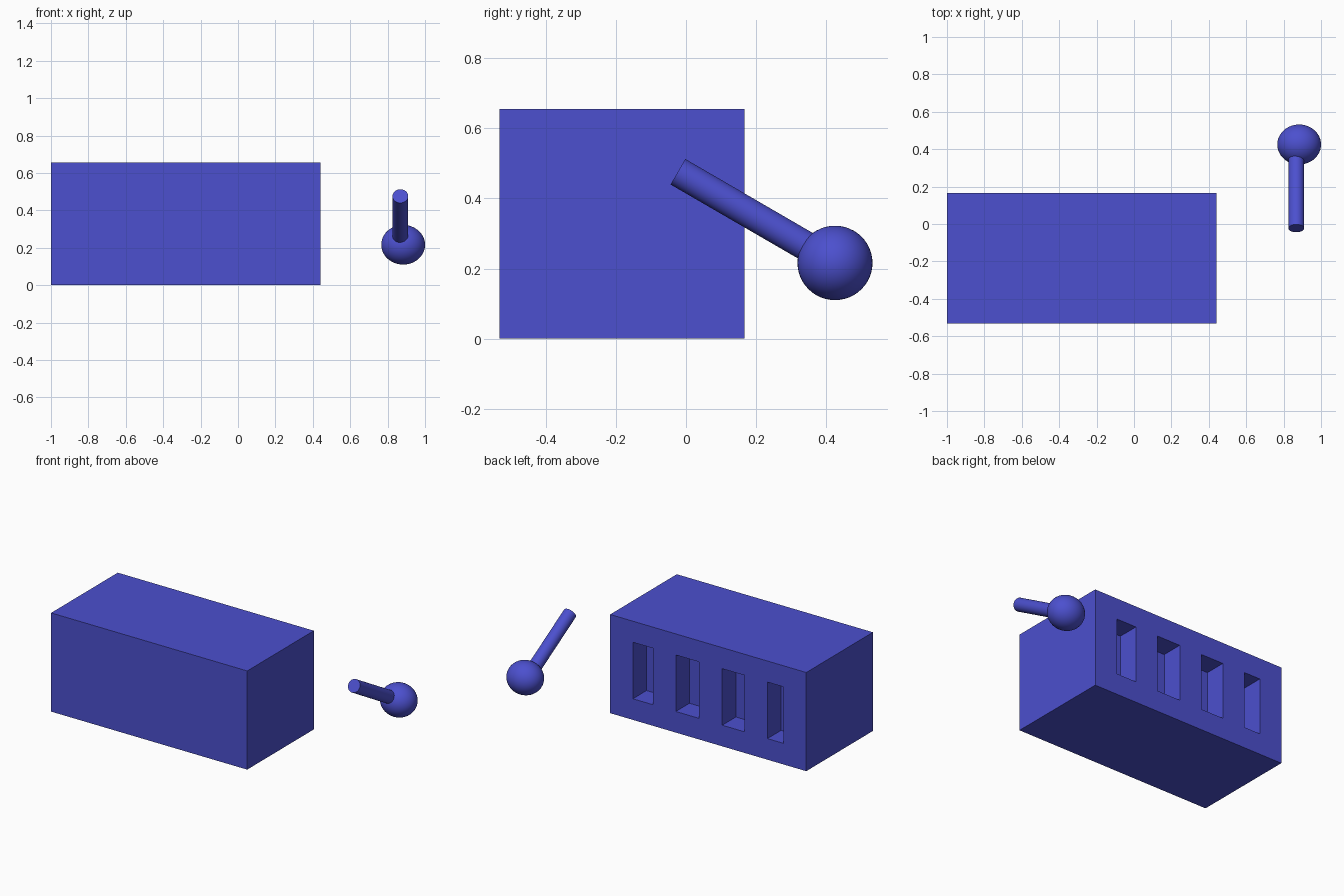
import bpy
import math
from mathutils import Vector

cube = bpy.data.objects.get("Cube")
if cube:
    bpy.data.objects.remove(cube, do_unlink=True)

blue = bpy.data.materials.new("blue")
blue.use_nodes = True
colour = (0.072, 0.08, 0.62, 1)
blue.diffuse_color = colour
blue.node_tree.nodes["Principled BSDF"].inputs["Base Color"].default_value = colour


def finish(name, smooth=False):
    """Name the active object, apply its transform and give it the colour."""
    obj = bpy.context.object
    obj.name = name
    obj.data.materials.append(blue)
    bpy.ops.object.transform_apply(location=True, rotation=True, scale=True)
    if smooth:
        bpy.ops.object.shade_smooth_by_angle(angle=math.radians(40))
    return obj


def box(name, low, high):
    low, high = Vector(low), Vector(high)
    bpy.ops.mesh.primitive_cube_add(size=1, location=(low + high) / 2)
    bpy.context.object.scale = high - low
    return finish(name)


# Solid body
back = 0.167
body = box("body", (-1, -0.532, 0), (0.44, back, 0.655))

# Four slots of differing width cut into the back
slots = [(0.125, 0.273), (-0.214, -0.042), (-0.548, -0.383), (-0.834, -0.715)]
for i, (x0, x1) in enumerate(slots):
    cutter = box(f"slot_cutter_{i + 1}", (x0, back - 0.143, 0.14), (x1, back + 0.1, 0.515))
    cutter.hide_render = True
    cutter.hide_viewport = True
    cut = body.modifiers.new(f"slot_{i + 1}", "BOOLEAN")
    cut.object = cutter
    cut.operation = "DIFFERENCE"
    cut.solver = "EXACT"

# Detached lever: slanted rod ending inside a slightly wide ball
ball_centre = Vector((0.883, 0.425, 0.216))
rod_start = Vector((0.868, -0.023, 0.476))
rod_end = Vector((0.868, ball_centre.y, ball_centre.z))
axis = rod_end - rod_start
bpy.ops.mesh.primitive_cylinder_add(vertices=48, radius=0.042, depth=axis.length,
                                    location=(rod_start + rod_end) / 2)
bpy.context.object.rotation_euler = axis.to_track_quat("Z", "Y").to_euler()
finish("lever_rod", smooth=True)

bpy.ops.mesh.primitive_uv_sphere_add(segments=48, ring_count=24, radius=1, location=ball_centre)
bpy.context.object.scale = (0.117, 0.107, 0.106)
finish("lever_ball", smooth=True)
